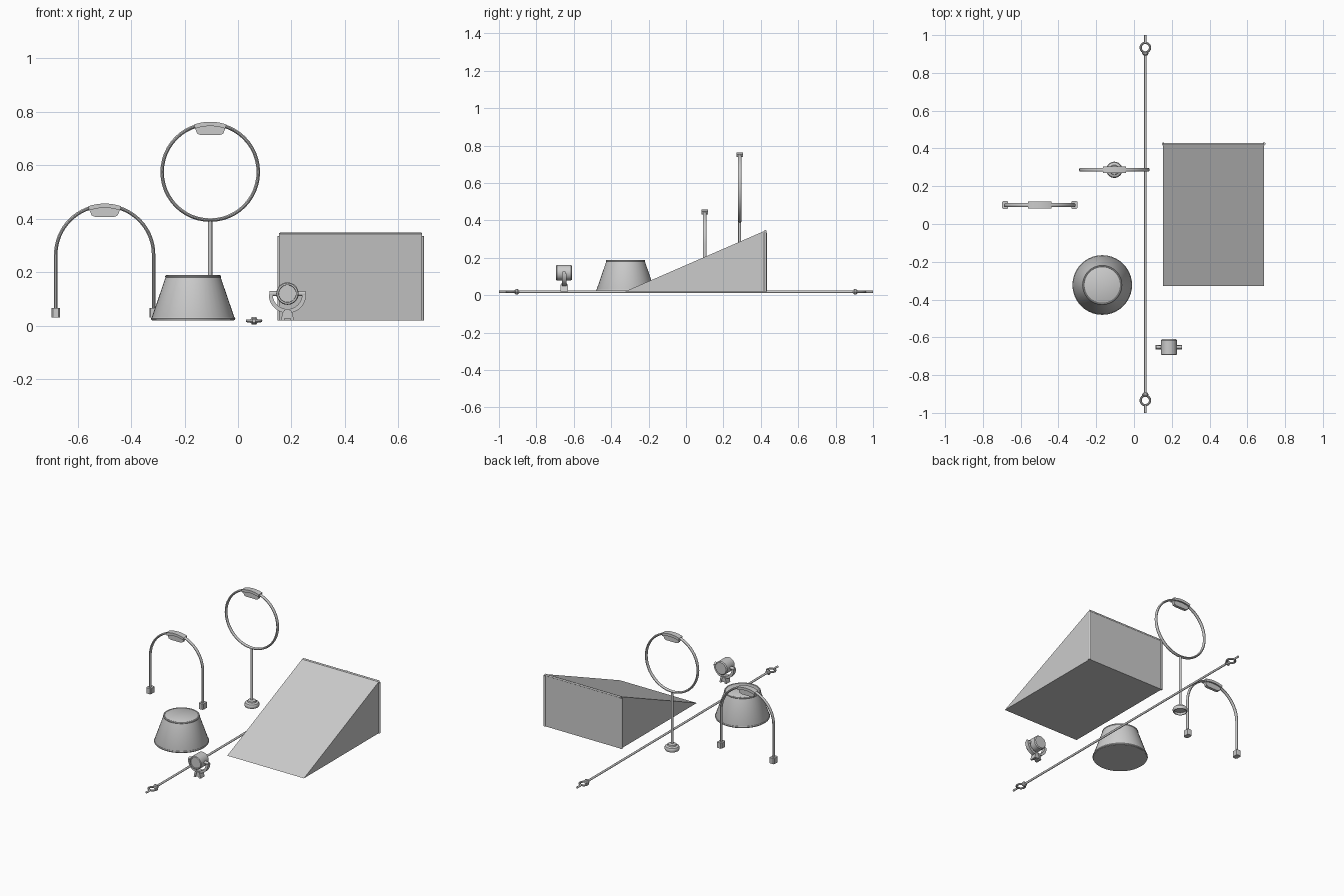
import bpy, bmesh, math
from mathutils import Vector, Matrix

if "Cube" in bpy.data.objects:
    bpy.data.objects.remove(bpy.data.objects["Cube"])


def finish(name, bm, smooth=True):
    bmesh.ops.recalc_face_normals(bm, faces=bm.faces)
    me = bpy.data.meshes.new(name)
    bm.to_mesh(me)
    bm.free()
    ob = bpy.data.objects.new(name, me)
    bpy.context.collection.objects.link(ob)
    bpy.ops.object.select_all(action='DESELECT')
    ob.select_set(True)
    bpy.context.view_layer.objects.active = ob
    if smooth:
        bpy.ops.object.shade_smooth_by_angle(angle=math.radians(35))
    return ob


def loft(name, rings, closed=False):
    """Join equal-length rings of points into a skin, capped unless closed."""
    bm = bmesh.new()
    vs = [[bm.verts.new(p) for p in r] for r in rings]
    m, n = len(vs), len(vs[0])
    for i in range(m if closed else m - 1):
        a, b = vs[i], vs[(i + 1) % m]
        for j in range(n):
            bm.faces.new((a[j], a[(j + 1) % n], b[(j + 1) % n], b[j]))
    if not closed:
        bm.faces.new(vs[0])
        bm.faces.new(vs[-1])
    return finish(name, bm)


def lathe(name, profile, at, axis='Z', n=32):
    """Turn (radius, height) pairs around an axis through a point."""
    rot = {'Z': Matrix(), 'Y': Matrix.Rotation(-math.pi / 2, 4, 'X'),
           'X': Matrix.Rotation(math.pi / 2, 4, 'Y')}[axis]
    turn = [math.tau * k / n for k in range(n)]
    return loft(name, [[Vector(at) + rot @ Vector((r * math.cos(t), r * math.sin(t), h))
                        for t in turn] for r, h in profile])


def torus(name, at, R, r, n=32, m=8):
    return loft(name, [[Vector(at) + Vector(((R + r * math.cos(b)) * math.cos(a),
                                             (R + r * math.cos(b)) * math.sin(a), r * math.sin(b)))
                        for b in [math.tau * j / m for j in range(m)]]
                       for a in [math.tau * i / n for i in range(n)]], closed=True)


def arc(cx, cz, R, a0, a1, n):
    """Points and outward normals of an arc in the xz plane, degrees."""
    out = []
    for i in range(n + 1):
        a = math.radians(a0 + (a1 - a0) * i / n)
        d = (math.cos(a), math.sin(a))
        out.append(((cx + R * d[0], cz + R * d[1]), d))
    return out


def sweep(name, path, y, section, closed=False):
    """Sweep a (normal, depth) section along an xz path."""
    return loft(name, [[(p[0] + d[0] * s, y + t, p[1] + d[1] * s) for s, t in section]
                       for p, d in path], closed)


def oval(a, b, n=10):
    return [(a * math.cos(math.tau * k / n), b * math.sin(math.tau * k / n)) for k in range(n)]


def rect(a, b):
    return [(-a, -b), (a, -b), (a, b), (-a, b)]


def extrude_xz(name, pts, y0, y1):
    return loft(name, [[(x, y, z) for x, z in pts] for y in (y0, y1)])


def top_pad(name, cx, cz, R, y):
    """Curved clamp with a thin flap hanging inside the hoop."""
    path = arc(cx, cz, R, 71, 109, 10)
    sweep(name + "_clamp", path, y, rect(0.008, 0.018))
    low = cz + R - 0.042
    flap = [p for p, d in path] + [(cx - 0.054, low + 0.018), (cx - 0.048, low + 0.005), (cx - 0.035, low),
                                   (cx + 0.035, low), (cx + 0.048, low + 0.005), (cx + 0.054, low + 0.018)]
    extrude_xz(name + "_flap", flap, y - 0.009, y + 0.009)


# Wedge ramp with piped rear edges
X0, X1 = 0.154, 0.689
bm = bmesh.new()
tri = [(-0.327, 0.019), (0.428, 0.019), (0.428, 0.347)]
a, b = [[bm.verts.new((x, y, z)) for y, z in tri] for x in (X0, X1)]
bm.faces.new(a)
bm.faces.new(b)
for j in range(3):
    k = (j + 1) % 3
    bm.faces.new((a[j], a[k], b[k], b[j]))
finish("ramp_wedge", bm, False)
for side, x in (("left", X0 + 0.001), ("right", X1 - 0.001)):
    lathe("ramp_post_" + side, [(0.008, 0.019), (0.008, 0.336)], (x, 0.424, 0), n=12)
lathe("ramp_top_piping", [(0.006, X0 + 0.003), (0.006, X1 - 0.003)], (0, 0.424, 0.342), 'X', 12)

# Round tapered pedestal with piping
PX, PY = -0.168, -0.323
lathe("pedestal", [(0.153, 0.019), (0.155, 0.03), (0.102, 0.184), (0.097, 0.187)], (PX, PY, 0), n=40)
torus("pedestal_bottom_piping", (PX, PY, 0.026), 0.152, 0.006, 40)
torus("pedestal_top_piping", (PX, PY, 0.184), 0.100, 0.005, 40)

# Hoop on a stand
HX, HY, HZ, R = -0.104, 0.287, 0.575, 0.180
sweep("hoop_ring", arc(HX, HZ, R, 0, 352.5, 47), HY, oval(0.0065, 0.0105), True)
top_pad("hoop", HX, HZ, R, HY)
lathe("hoop_pole", [(0.0078, 0.05), (0.0078, 0.394)], (HX, HY, 0), n=16)
lathe("hoop_base", [(0.005, 0.042), (0.033, 0.042), (0.035, 0.029), (0.040, 0.029), (0.043, 0.036),
                    (0.043, 0.046), (0.039, 0.053), (0.026, 0.058), (0.024, 0.066), (0.009, 0.069)],
      (HX, HY, 0), n=28)

# Standing arch with feet
AX, AY, AZ = -0.499, 0.10, 0.266
path = [((AX + R + 0.003, 0.05), (1, 0))] + arc(AX, AZ, R + 0.003, 0, 180, 32) \
    + [((AX - R - 0.003, 0.05), (-1, 0))]
sweep("arch_tube", path, AY, oval(0.0065, 0.0105))
top_pad("arch", AX, AZ, R + 0.003, AY)
for side, s in (("left", -1), ("right", 1)):
    foot = [(0.016, 0.019), (0.011, 0.021), (-0.011, 0.021), (-0.016, 0.019 - 0.004),
            (-0.016, -0.015), (-0.011, -0.021), (0.011, -0.021), (0.016, -0.015)]
    loft("arch_foot_" + side, [[(AX + s * (R + 0.003) + x, AY + y, z) for x, y in foot]
                               for z in (0.03, 0.066)])

# Long bar with an eye ring at each end
BX, BZ = 0.06, 0.018
lathe("bar_rod", [(0.0065, -0.91), (0.0065, 0.91)], (BX, 0, BZ), 'Y', 12)
for side, s in (("front", -1), ("back", 1)):
    torus("bar_eye_" + side, (BX, s * 0.934, BZ), 0.025, 0.006, 16)
    lathe("bar_collar_" + side, [(0.010, s * 0.893), (0.0165, s * 0.900), (0.0165, s * 0.909), (0.010, s * 0.916)],
          (BX, 0, BZ), 'Y', 6)
    lathe("bar_tip_" + side, [(0.006, s * 0.957), (0.006, s * 1.0)], (BX, 0, BZ), 'Y', 12)

# Small spotlight: barrel, yoke, pivots and foot
LX, LY, LZ = 0.185, -0.652, 0.12
lathe("lamp_barrel", [(0.032, -0.036), (0.033, -0.042), (0.039, -0.042), (0.042, -0.038), (0.042, 0.036),
                      (0.037, 0.042)], (LX, LY, LZ), 'Y', 28)
sweep("lamp_yoke", arc(LX, LZ - 0.003, 0.0625, 180, 360, 24), LY, rect(0.0075, 0.012))
for side, s in (("left", -1), ("right", 1)):
    lathe("lamp_pivot_" + side, [(0.009, s * 0.038), (0.009, s * 0.068)], (LX, LY, LZ), 'X', 16)
    sx = lambda v: LX + s * v
    sweep("lamp_leg_" + side, [((sx(0.006), 0.058), (s, 0)), ((sx(0.013), 0.046), (s, 0)),
                               ((sx(0.018), 0.02), (s, 0))], LY, rect(0.006, 0.02))
extrude_xz("lamp_foot", [(LX - 0.018, 0.026), (LX + 0.018, 0.026), (LX + 0.013, 0.055), (LX + 0.006, 0.062),
                         (LX - 0.006, 0.062), (LX - 0.013, 0.055)], LY - 0.016, LY + 0.016)
